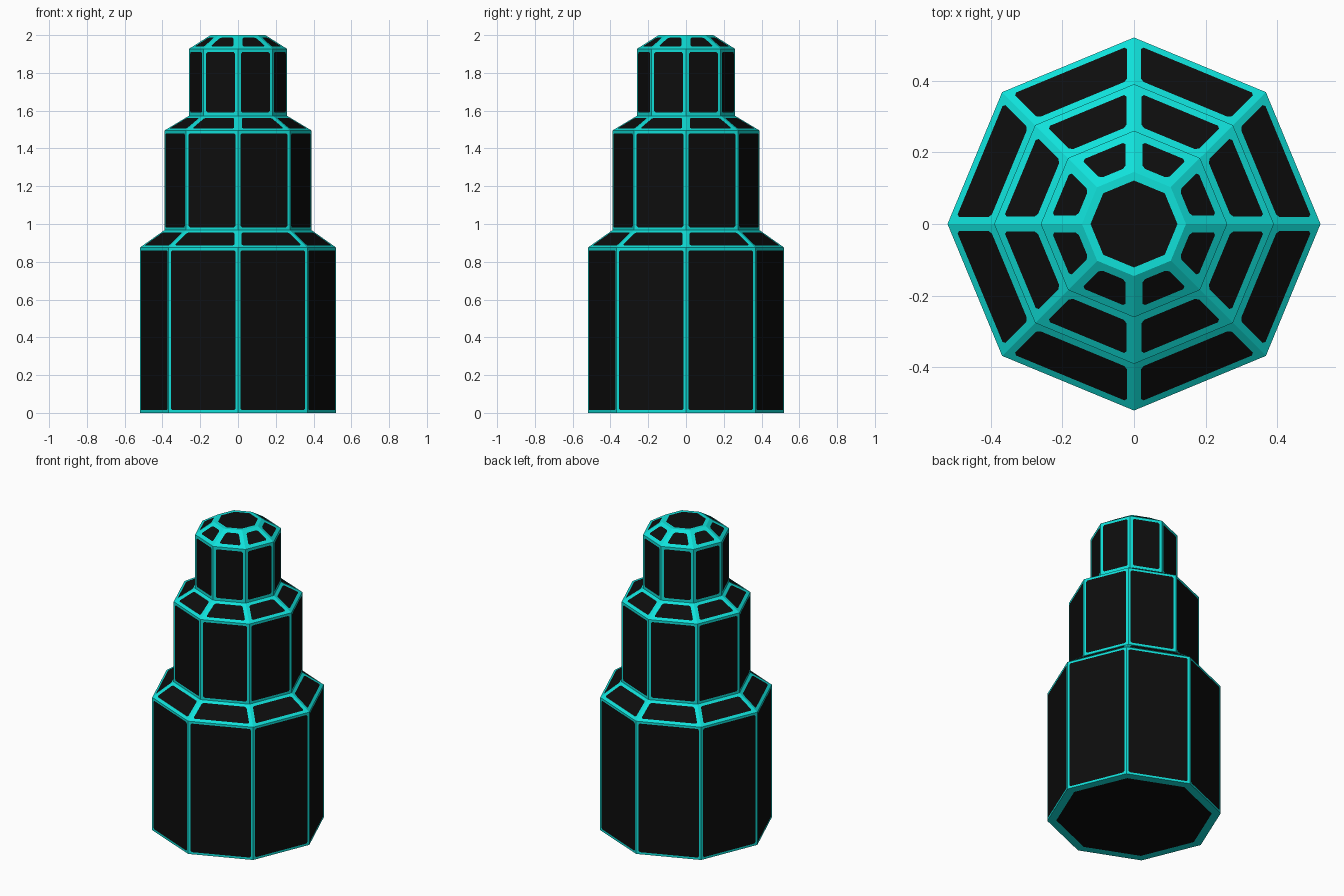
import bpy, bmesh, math

if "Cube" in bpy.data.objects:
    bpy.data.objects.remove(bpy.data.objects["Cube"])


def material(name, rgb):
    m = bpy.data.materials.new(name)
    m.diffuse_color = (*rgb, 1)
    m.use_nodes = True
    m.node_tree.nodes["Principled BSDF"].inputs["Base Color"].default_value = m.diffuse_color
    return m


teal = material("bright teal", (0.005, 0.75, 0.70))
black = material("black", (0.004, 0.004, 0.004))

# Octagon profile: (radius, height), from base to top
profile = [(0.52, 0.0), (0.52, 0.875), (0.39, 0.967), (0.39, 1.495),
           (0.26, 1.573), (0.26, 1.927), (0.145, 2.0)]
# Teal border width for each band of faces
borders = [0.014, 0.02, 0.015, 0.021, 0.017, 0.024]
SIDES = 8

bm = bmesh.new()
rings = [[bm.verts.new((r * math.cos(2 * math.pi * i / SIDES),
                        r * math.sin(2 * math.pi * i / SIDES), z))
          for i in range(SIDES)] for r, z in profile]

# Walls and sloping shoulders, then the base and top caps
panels = []
for a, b, w in zip(rings, rings[1:], borders):
    for i in range(SIDES):
        j = (i + 1) % SIDES
        panels.append((bm.faces.new((a[i], a[j], b[j], b[i])), w))
panels.append((bm.faces.new(rings[0][::-1]), 0.05))
panels.append((bm.faces.new(rings[-1]), 0.022))
bm.normal_update()

# Inset each face as a black panel inside a teal frame
corners = []
for face, w in panels:
    bmesh.ops.inset_individual(bm, faces=[face], thickness=w, use_even_offset=True)
    face.material_index = 1
    if len(face.verts) == 4:
        corners += list(face.verts)

# Clip the panel corners, leaving teal in the corners
bmesh.ops.bevel(bm, geom=corners, offset=0.008, offset_type='OFFSET', segments=1,
                profile=0.5, affect='VERTICES', material=0)

mesh = bpy.data.meshes.new("tiered_tower")
bm.to_mesh(mesh)
bm.free()
mesh.materials.append(teal)
mesh.materials.append(black)
tower = bpy.data.objects.new("tiered_tower", mesh)
bpy.context.collection.objects.link(tower)
